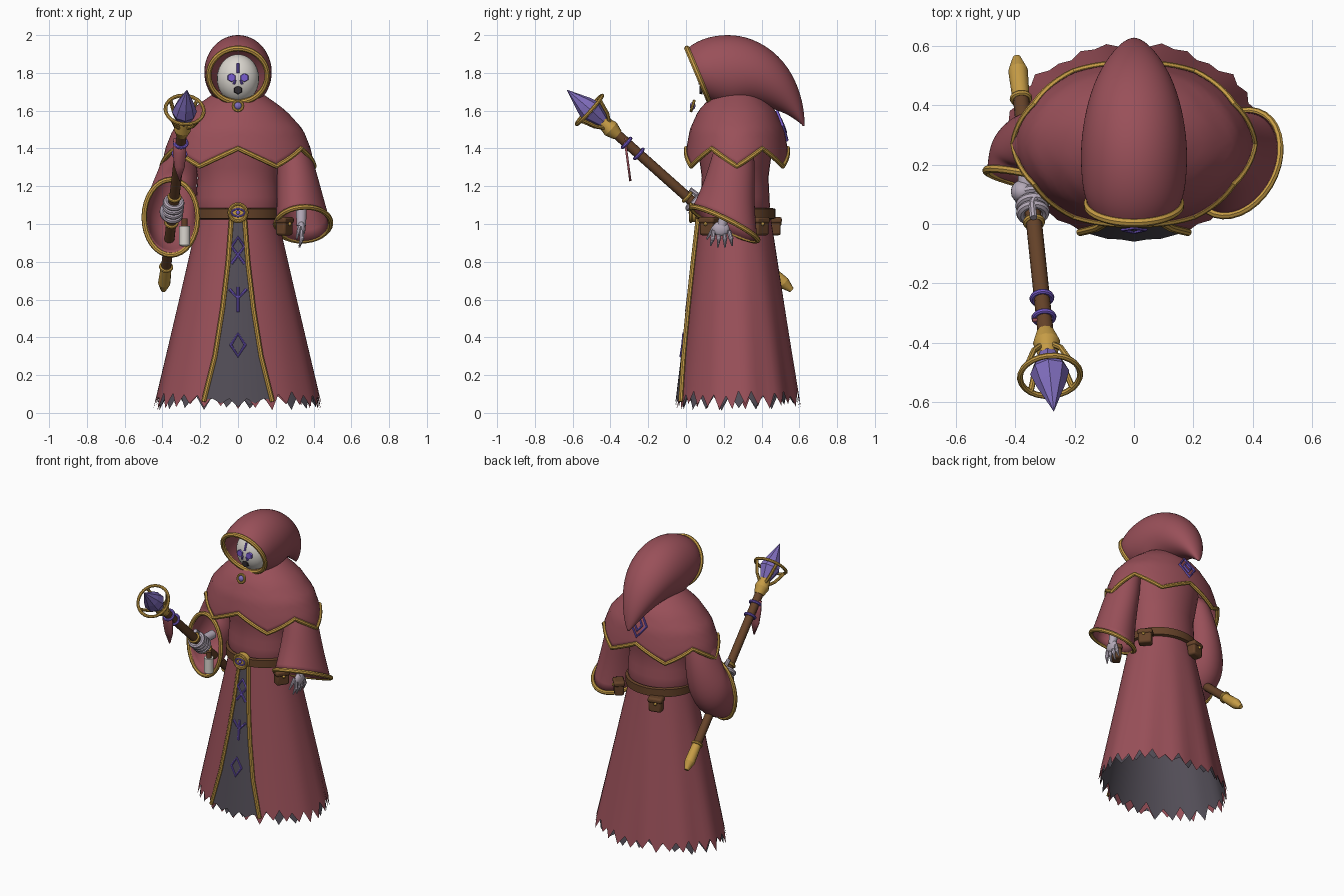
import bpy, bmesh, math, random
from mathutils import Vector as V, Matrix as M

if "Cube" in bpy.data.objects:
    bpy.data.objects.remove(bpy.data.objects["Cube"])
random.seed(4)
TAU = math.tau

def mat(name, *c):
    m = bpy.data.materials.new(name)
    m.diffuse_color = (*c, 1)
    m.use_nodes = True
    m.node_tree.nodes["Principled BSDF"].inputs["Base Color"].default_value = m.diffuse_color
    return m
RED = mat("robe red", .32, .08, .10)
GOLD = mat("gold", .56, .33, .06)
BROWN = mat("leather brown", .13, .055, .022)
DARK = mat("dark lining", .085, .075, .095)
RUNE = mat("rune violet", .19, .11, .62)
GEM = mat("crystal violet", .21, .15, .50)
WHITE = mat("mask white", .70, .67, .62)
BONE = mat("bone", .46, .40, .48)
BLACK = mat("shadow black", .03, .025, .03)

# ---------- helpers ----------
def add(name, me, m):
    me.materials.clear()
    me.materials.append(m)
    o = bpy.data.objects.new(name, me)
    bpy.context.collection.objects.link(o)
    return o

def grid(name, f, nu, nv, m, closed=True):
    """Surface from f(i, j); i runs around, j along."""
    cols = nu if closed else nu + 1
    vs = [f(i, j) for j in range(nv + 1) for i in range(cols)]
    fs = [(j*cols + i, j*cols + (i+1) % cols, (j+1)*cols + (i+1) % cols, (j+1)*cols + i)
          for j in range(nv) for i in range(nu)]
    me = bpy.data.meshes.new(name)
    me.from_pydata(vs, [], fs)
    bm = bmesh.new(); bm.from_mesh(me)
    bmesh.ops.recalc_face_normals(bm, faces=bm.faces)
    bm.to_mesh(me); bm.free()
    return add(name, me, m)

def ring(c, u, v, n=32):
    c, u, v = V(c), V(u), V(v)
    return [c + u*math.sin(TAU*i/n) + v*math.cos(TAU*i/n) for i in range(n)]

def loft(name, rings, m, n=20, thick=.012):
    pts = [ring(*r, n) for r in rings]
    o = grid(name, lambda i, j: pts[j][i], n, len(pts)-1, m)
    o.modifiers.new("smooth", 'SUBSURF').levels = 2
    s = o.modifiers.new("cloth", 'SOLIDIFY')
    s.thickness = thick
    return o

def tube(name, pts, r, m, closed=False):
    cu = bpy.data.curves.new(name, 'CURVE')
    cu.dimensions = '3D'; cu.bevel_depth = r; cu.bevel_resolution = 2; cu.use_fill_caps = True
    sp = cu.splines.new('POLY')
    sp.points.add(len(pts)-1)
    for p, q in zip(sp.points, pts):
        p.co = (*q, 1)
    sp.use_cyclic_u = closed
    tmp = bpy.data.objects.new("tmp", cu)
    bpy.context.collection.objects.link(tmp)
    me = bpy.data.meshes.new_from_object(tmp)
    bpy.data.objects.remove(tmp)
    return add(name, me, m)

def cone(name, a, b, r1, r2, m, n=12):
    a, b = V(a), V(b)
    bm = bmesh.new()
    mx = M.Translation((a+b)/2) @ (b-a).to_track_quat('Z', 'Y').to_matrix().to_4x4()
    bmesh.ops.create_cone(bm, cap_ends=True, segments=n, radius1=r1, radius2=r2, depth=(b-a).length, matrix=mx)
    me = bpy.data.meshes.new(name); bm.to_mesh(me); bm.free()
    return add(name, me, m)

def ball(name, c, s, m, n=16):
    bm = bmesh.new()
    bmesh.ops.create_uvsphere(bm, u_segments=n, v_segments=n*3//4, radius=1, matrix=M.Translation(c) @ M.Diagonal((*s, 1)))
    me = bpy.data.meshes.new(name); bm.to_mesh(me); bm.free()
    return add(name, me, m)

def box(name, c, s, rot, m):
    bm = bmesh.new()
    bmesh.ops.create_cube(bm, size=1, matrix=M.Translation(c) @ M.Rotation(rot, 4, 'Z') @ M.Diagonal((*s, 1)))
    me = bpy.data.meshes.new(name); bm.to_mesh(me); bm.free()
    o = add(name, me, m)
    b = o.modifiers.new("round", 'BEVEL'); b.width = .012; b.segments = 2
    return o

def table(x, pts):
    pts = sorted(pts)
    for (a, p), (b, q) in zip(pts, pts[1:]):
        if x <= b:
            return p + (q-p)*max(0, (x-a)/(b-a))
    return pts[-1][1]

# ---------- skirt, lining and hem teeth ----------
def skirt_dim(z):
    t = (1.06 - z)/1.06
    return .205 + .245*t, .185 + .15*t, .26 + .02*t
def skirt_pt(a, z, k=1):
    rx, ry, cy = skirt_dim(z)
    k *= 1 + .025*(1.06-z)*math.cos(11*a)*(1-math.cos(a))/2
    return V((rx*k*math.sin(a), cy - ry*k*math.cos(a), z))
def skirt_front(x, z, off=.008):
    rx, ry, cy = skirt_dim(z)
    return V((x, cy - ry*math.sqrt(1-(x/rx)**2) - off, z))
def skirt(name, m, n, k, ph):
    hem = [random.uniform(.085, .12) if (i+ph) % 2 else random.uniform(.012, .05) for i in range(n)]
    return grid(name, lambda i, j: skirt_pt(TAU*i/n, 1.06 + (hem[i]-1.06)*j/10, k), n, 10, m)
skirt("robe_skirt", RED, 60, 1, 0)
skirt("skirt_lining", DARK, 44, .97, 1)

# front panel with gold edging
W = [(1.03, .035), (.8, .052), (.55, .082), (.3, .122), (.06, .182)]
def panel(i, j):
    x = i/4 - 1
    z = 1.03 + ((.075 if i % 2 else .03 + .04*abs(x)) - 1.03)*j/14
    return skirt_front(x*table(z, W), z)
grid("front_panel", panel, 8, 14, DARK, False)
for s in (-1, 1):
    tube("panel_trim", [skirt_front(s*table(z, W), z, .01) for z in [1.03 - .97*k/16 for k in range(17)]], .013, GOLD)

# panel runes
def rune(pts, zc, closed=False, f=skirt_front):
    tube("rune_stroke", [f(x, zc+z) for x, z in pts], .008, RUNE, closed)
rune([(-.034, -.07), (.034, .02), (0, .07), (-.034, .02), (.034, -.07)], .86)
rune([(0, -.065), (0, .065)], .6)
rune([(-.045, .055), (0, .005), (.045, .055)], .6)
rune([(0, .06), (.038, 0), (0, -.06), (-.038, 0)], .36, True)

# ---------- torso, belt, buckle, pouches ----------
T = [(1.04, .205), (1.09, .225), (1.25, .215), (1.45, .25)]
def torso(i, j):
    z = 1.04 + .41*j/8
    r = table(z, T)
    return V((r*math.sin(TAU*i/32), .26 - r*.82*math.cos(TAU*i/32), z))
grid("torso", torso, 32, 8, RED)
B = [(-.03, 0), (-.025, .018), (.025, .018), (.03, 0)]
grid("belt", lambda i, j: V(((.213+B[j][1])*math.sin(TAU*i/40), .26 - (.195+B[j][1])*math.cos(TAU*i/40), 1.055+B[j][0])),
     40, 3, BROWN)
cone("buckle", (0, .065, 1.06), (0, .025, 1.06), .052, .048, GOLD, 20)
tube("buckle_rim", ring((0, .026, 1.06), (.046, 0, 0), (0, 0, .046), 24), .009, GOLD, True)
tube("buckle_eye", [V((.034*math.cos(a), .022, 1.06+.02*math.sin(a))) for a in [TAU*k/12 for k in range(12)]], .005, RUNE, True)
ball("buckle_pupil", (0, .022, 1.06), (.01, .008, .012), RUNE, 10)
for x, y, rot in ((.245, .12, 1.0), (.235, .39, 2.3), (-.1, .465, .25)):
    box("pouch", (x, y, .985), (.085, .06, .09), rot, BROWN)
    box("pouch_flap", (x, y, 1.02), (.095, .07, .035), rot, BROWN)
    d = V((x, y-.26, 0)).normalized()
    ball("pouch_button", V((x, y, 1.0)) + d*.034, (.01, .01, .01), GOLD, 8)
cone("vial", (-.283, .09, .895), (-.283, .09, .99), .03, .03, WHITE, 14)
ball("vial_base", (-.283, .09, .895), (.03, .03, .015), WHITE)
cone("vial_cork", (-.283, .09, .985), (-.283, .09, 1.03), .017, .017, BROWN, 10)

# ---------- shoulder mantle ----------
RX = [(1.72, .08), (1.67, .16), (1.6, .255), (1.5, .345), (1.4, .385), (1.3, .405)]
RY = [(1.72, .08), (1.67, .14), (1.6, .205), (1.5, .25), (1.4, .268), (1.3, .28)]
def mantle(i, j):
    a = TAU*i/72
    zb = 1.305 + .095*abs(1 - 2*((i*5) % 60)/60)
    z = 1.72 + (zb-1.72)*j/12
    return V((table(z, RX)*math.sin(a), .27 - table(z, RY)*math.cos(a), z))
grid("mantle", mantle, 72, 12, RED).modifiers.new("cloth", 'SOLIDIFY').thickness = .01
tube("mantle_trim", [mantle(i, 12) for i in range(72)], .013, GOLD, True)
def mantle_back(x, z):
    return V((x, .275 + table(z, RY)*math.sqrt(1-(x/table(z, RX))**2), z))
rune([(0, .075), (.06, 0), (0, -.075), (-.06, 0)], 1.52, True, mantle_back)
rune([(0, .035), (.028, 0), (0, -.035), (-.028, 0)], 1.52, True, mantle_back)

# throat clasp
tube("clasp_ring", ring((0, .035, 1.625), (.026, 0, 0), (0, .008, .026), 16), .008, GOLD, True)
ball("clasp_gem", (0, .035, 1.625), (.02, .015, .02), GEM, 12)

# ---------- hood: (top y,z)(bottom y,z) half width ----------
H = [(.005, 1.93, .125, 1.645, .155), (.05, 1.965, .16, 1.63, .172), (.14, 2.0, .21, 1.61, .18), (.28, 2.008, .26, 1.6, .182),
     (.43, 1.95, .34, 1.63, .165), (.55, 1.83, .43, 1.62, .13), (.612, 1.68, .53, 1.585, .075), (.628, 1.57, .59, 1.545, .035),
     (.627, 1.52, .62, 1.52, .006)]
hr = [((0, (a+c)/2, (b+d)/2), (w, 0, 0), (0, (a-c)/2, (b-d)/2)) for a, b, c, d, w in H]
loft("hood", hr, RED, 24)
tube("hood_trim", ring(*hr[0], 40), .015, GOLD, True)

# ---------- mask ----------
ball("mask", (0, .17, 1.77), (.112, .1, .128), WHITE, 24)
def face(x, z, off=0):
    return V((x, .17 - .1*math.sqrt(1-(x/.112)**2-((z-1.77)/.128)**2) - off, z))
def plate(name, x, z, r, m):
    cone(name, face(x, z, -.006), face(x, z, .009), r, r*.9, m, 6)
for s in (-1, 1):
    plate("mask_eye", s*.034, 1.775, .024, RUNE)
    tube("mask_tear", [face(s*.014, 1.762, .001), face(s*.022, 1.74, .001)], .007, RUNE)
tube("mask_brow_mark", [face(0, 1.80, .001), face(0, 1.85, .001)], .007, RUNE)
plate("mask_mouth", 0, 1.71, .024, BLACK)

# ---------- sleeves ----------
left = [((.27, .26, 1.47), (.08, 0, 0), (0, -.09, 0)), ((.305, .25, 1.32), (.10, 0, 0), (0, -.12, .02)),
        ((.325, .225, 1.17), (.12, .02, 0), (0, -.135, .04)), ((.345, .205, 1.0), (.145, .06, 0), (.01, -.165, .09))]
right = [((-.27, .26, 1.47), (.08, 0, 0), (0, -.09, 0)), ((-.31, .28, 1.32), (.10, 0, 0), (0, -.11, .03)),
         ((-.345, .285, 1.16), (.125, 0, 0), (0, -.10, .12)), ((-.355, .235, 1.07), (.135, -.02, 0), (0, -.05, .18)),
         ((-.355, .15, 1.035), (.142, -.03, 0), (0, .02, .2))]
for n, r in (("left", left), ("right", right)):
    loft(n + "_sleeve", r, RED)
    tube(n + "_cuff_trim", ring(*r[-1]), .014, GOLD, True)

# free hand
cone("left_wrist", (.335, .22, 1.12), (.335, .19, .99), .03, .025, BONE)
ball("left_palm", (.335, .185, .975), (.022, .045, .04), BONE)
for k in range(4):
    y = .148 + .026*k
    knee = V((.338, y - .006 + .006*k, .925))
    tip = V((.325, y - .018 + .012*k, .872 + .008*abs(k-1.5)))
    cone("left_finger", (.335, y, .965), knee, .013, .012, BONE, 8)
    ball("left_knuckle", knee, (.013,)*3, BONE, 8)
    cone("left_fingertip", knee, tip, .012, .004, BONE, 8)
cone("left_thumb", (.325, .15, .985), (.31, .11, .92), .013, .005, BONE, 8)

# ---------- staff ----------
A, E = V((-.395, .56, .65)), V((-.27, -.63, 1.71))
D = (E-A).normalized()
U = D.cross(V((0, 0, 1))).normalized()
N = U.cross(D)
S = lambda t: A + (E-A)*t
def band(name, t, r, w, m):
    tube(name, ring(S(t), U*r, N*r, 24), w, m, True)
cone("staff_shaft", S(.06), S(.83), .027, .027, BROWN)
cone("staff_foot", S(.035), S(.115), .033, .029, GOLD)
cone("staff_foot_tip", S(0), S(.035), .014, .033, GOLD)
band("foot_band", .115, .028, .01, GOLD)
band("grip_band", .465, .028, .01, GOLD)
band("grip_band", .335, .028, .01, GOLD)
band("violet_band", .68, .033, .009, RUNE)
band("violet_band", .735, .033, .009, RUNE)
cone("staff_collar", S(.775), S(.805), .03, .046, GOLD)
cone("staff_collar_top", S(.805), S(.85), .046, .03, GOLD)
cone("crystal_base", S(.835), S(.89), .03, .066, GEM, 8)
cone("crystal_body", S(.89), S(.925), .066, .05, GEM, 8)
cone("crystal_tip", S(.925), S(1), .05, .001, GEM, 8)
band("crystal_halo", .9, .102, .01, GOLD)
for k in range(4):
    a = TAU*(k+.5)/4
    d = U*math.cos(a) + N*math.sin(a)
    tube("crystal_prong", [S(.825)+d*.03, S(.85)+d*.065, S(.9)+d*.1], .01, GOLD)

# hanging cloth strip
q = S(.765)
grid("staff_ribbon", lambda i, j: q + V(((i-.5)*(.065, .07, .055, .002)[j] - .01, .02+.01*j, -.01 - .075*j)), 1, 3, RED, False
     ).modifiers.new("cloth", 'SOLIDIFY').thickness = .012

# gripping hand
cone("right_wrist", (-.36, .24, 1.07), (-.365, .1, 1.07), .028, .028, BONE)
ball("right_palm", S(.40) + V((-.03, .025, -.01)), (.04, .04, .05), BONE)
for k in range(4):
    band("right_finger", .375 + .021*k, .042, .015, BONE)
tube("right_thumb", [S(.40)+N*.03-U*.02, S(.44)+N*.045, S(.475)+N*.04], .013, BONE)

# smooth shading with sharp edges kept
for o in bpy.data.objects:
    o.select_set(o.type == 'MESH')
    bpy.context.view_layer.objects.active = o
bpy.ops.object.shade_smooth_by_angle(angle=math.radians(38))
